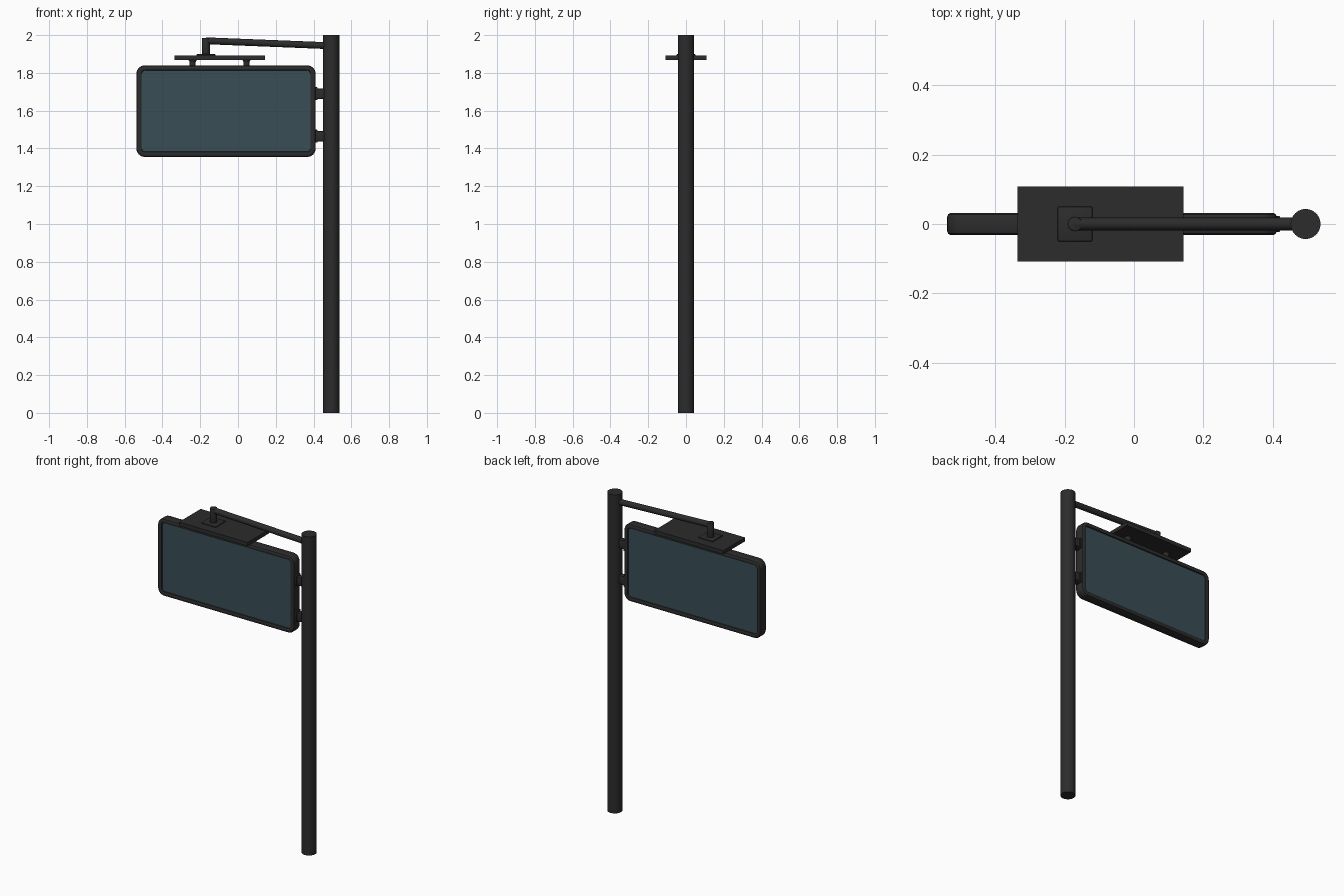
import bpy, bmesh, math
from mathutils import Vector

if "Cube" in bpy.data.objects:
    bpy.data.objects.remove(bpy.data.objects["Cube"])


def material(name, rgb):
    m = bpy.data.materials.new(name)
    m.diffuse_color = (*rgb, 1)
    m.use_nodes = True
    m.node_tree.nodes["Principled BSDF"].inputs["Base Color"].default_value = m.diffuse_color
    return m


BLACK = material("dark metal", (0.025, 0.025, 0.025))
GLASS = material("blue grey glass", (0.041, 0.075, 0.094))


def finish(name, bm, mats=(BLACK,), angle=35):
    bmesh.ops.recalc_face_normals(bm, faces=bm.faces)
    me = bpy.data.meshes.new(name)
    bm.to_mesh(me)
    bm.free()
    ob = bpy.data.objects.new(name, me)
    bpy.context.collection.objects.link(ob)
    for m in mats:
        me.materials.append(m)
    bpy.ops.object.select_all(action='DESELECT')
    ob.select_set(True)
    bpy.context.view_layer.objects.active = ob
    bpy.ops.object.shade_smooth_by_angle(angle=math.radians(angle))
    return ob


def rod(name, a, b, r1, r2=None, sides=32, bevel=0.0):
    a, b = Vector(a), Vector(b)
    bm = bmesh.new()
    bmesh.ops.create_cone(bm, cap_ends=True, segments=sides, radius1=r1,
                          radius2=r2 or r1, depth=(b - a).length)
    if bevel:
        rims = [e for e in bm.edges if abs(e.verts[0].co.z - e.verts[1].co.z) < 1e-5]
        bmesh.ops.bevel(bm, geom=rims, offset=bevel, segments=2, affect='EDGES', profile=0.5)
    q = Vector((0, 0, 1)).rotation_difference(b - a)
    for v in bm.verts:
        v.co = q @ v.co + (a + b) / 2
    return finish(name, bm)


def box(name, lo, hi, bevel=0.0):
    bm = bmesh.new()
    bmesh.ops.create_cube(bm, size=1)
    for v in bm.verts:
        v.co = [(l + h) / 2 + c * (h - l) for l, h, c in zip(lo, hi, v.co)]
    if bevel:
        bmesh.ops.bevel(bm, geom=bm.edges[:], offset=bevel, segments=2,
                        affect='EDGES', profile=0.5)
    return finish(name, bm)


def rounded_loop(bm, inset, y, radius=0.045, steps=7):
    # rounded rectangle around the sign, pulled in by inset
    x0, x1, z0, z1 = -0.538, 0.411, 1.355, 1.84
    r = max(radius - inset, 0.018)
    corners = [(x1, z1, -1, -1, 0), (x0, z1, 1, -1, 90), (x0, z0, 1, 1, 180), (x1, z0, -1, 1, 270)]
    loop = []
    for x, z, sx, sz, start in corners:
        for i in range(steps):
            t = math.radians(start + 90 * i / (steps - 1))
            loop.append(bm.verts.new((x + sx * (inset + r) + r * math.cos(t), y,
                                      z + sz * (inset + r) + r * math.sin(t))))
    return loop


# sign: lofted rounded frame with a recessed glass pane on both faces
bm = bmesh.new()
half = [(0.028, 0.023), (0.026, 0.029), (0.021, 0.032), (0.010, 0.032), (0.003, 0.028), (0.0, 0.021)]
loops = [rounded_loop(bm, d, -y) for d, y in half] + [rounded_loop(bm, d, y) for d, y in half[::-1]]
for p, q in zip(loops, loops[1:]):
    for i in range(len(p)):
        j = (i + 1) % len(p)
        bm.faces.new((p[i], p[j], q[j], q[i]))
for pane in (loops[0], loops[-1]):
    bm.faces.new(pane).material_index = 1
finish("sign_panel", bm, (BLACK, GLASS))

# pole
rod("pole", (0.494, 0, 0), (0.494, 0, 2), 0.043, sides=40)

# side brackets between sign and pole
for n, z in enumerate((1.69, 1.465)):
    box(f"bracket_{n}", (0.405, -0.017, z - 0.027), (0.465, 0.017, z + 0.027), 0.004)
    box(f"bracket_flange_{n}", (0.405, -0.023, z - 0.034), (0.421, 0.023, z + 0.034), 0.004)

# roof plate and its short feet on the sign
box("roof_plate", (-0.335, -0.108, 1.869), (0.143, 0.108, 1.893))
for n, x in enumerate((-0.24, 0.045)):
    rod(f"roof_foot_{n}", (x, 0, 1.835), (x, 0, 1.872), 0.016)
    rod(f"roof_foot_collar_{n}", (x, 0, 1.858), (x, 0, 1.871), 0.016, 0.023)

# hanger post with base, and the arm reaching to the pole
box("hanger_base", (-0.22, -0.05, 1.888), (-0.12, 0.05, 1.899), 0.003)
rod("hanger_post", (-0.17, 0, 1.89), (-0.17, 0, 1.986), 0.021, bevel=0.003)
rod("arm", (-0.17, 0, 1.97), (0.48, 0, 1.944), 0.018)
